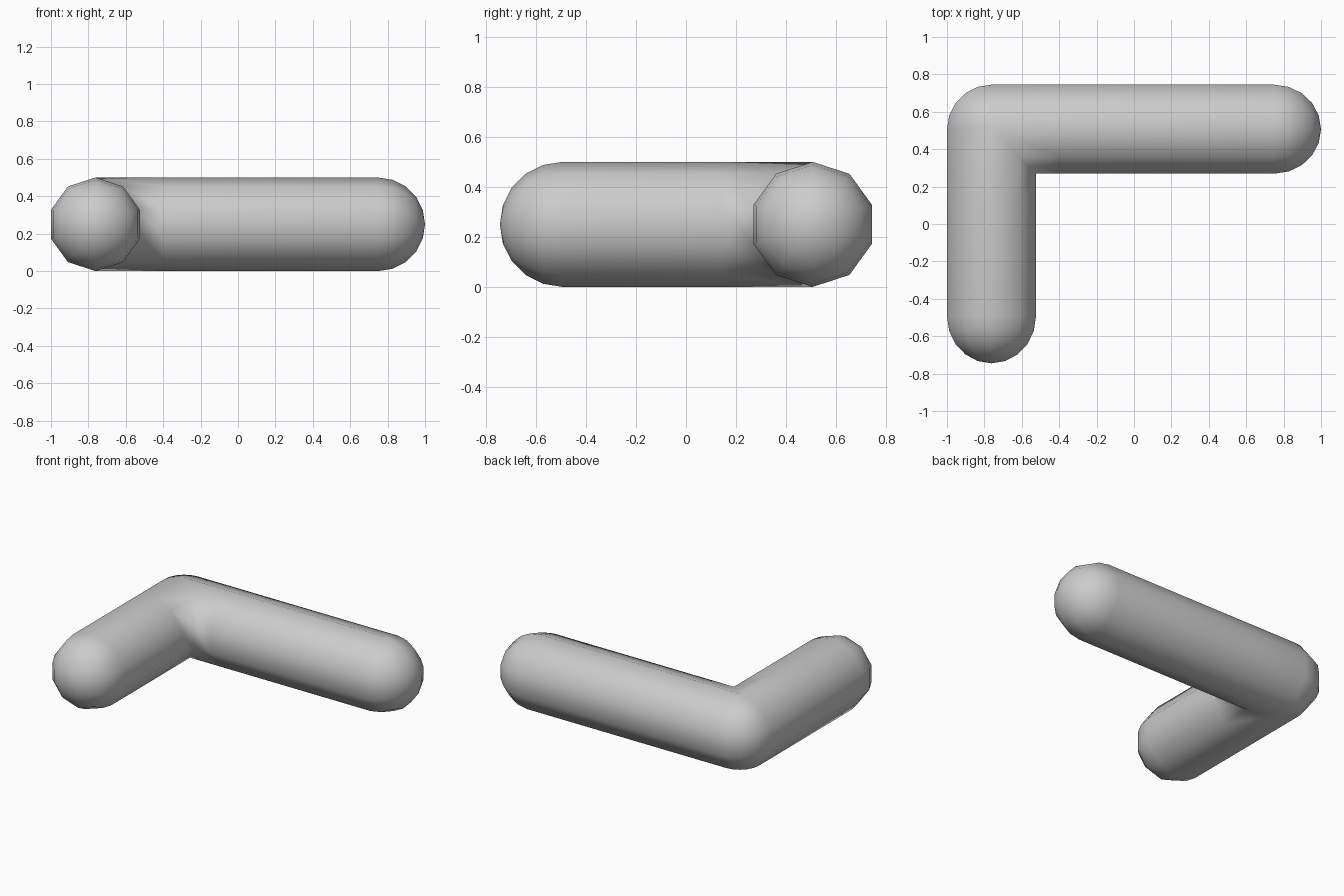
import bpy, bmesh
from math import sin, cos, pi
from mathutils import Vector

if "Cube" in bpy.data.objects:
    bpy.data.objects.remove(bpy.data.objects["Cube"])

R, SIDES, STEPS = 0.25, 10, 5
CX, CY = -0.762, 0.507          # bend centre
LEG_Y, ARM_X = -0.495, 0.75     # centres of the two round ends

# ten-sided profile: (d towards the inside of the bend, h upwards)
profile = [(R * sin(2 * pi * k / SIDES), R * cos(2 * pi * k / SIDES)) for k in range(SIDES)]


def leg_ring(y, s=1):
    return [Vector((CX + d * s, y, R + h * s)) for d, h in profile]


def arm_ring(x, s=1):
    return [Vector((x, CY - d * s, R + h * s)) for d, h in profile]


def bend_ring(a):
    # inner side is a mitre, outer side turns around the bend centre
    return [Vector((CX + d, CY - d, R + h)) if d > 1e-6 else
            Vector((CX + d * cos(a), CY - d * sin(a), R + h)) for d, h in profile]


angles = [i * pi / 2 / STEPS for i in range(STEPS + 1)]
rings = [leg_ring(LEG_Y - R * cos(a), sin(a)) for a in angles]      # leg end
rings.append(leg_ring(0.15))
rings += [bend_ring(a) for a in angles]                             # elbow
rings.append(arm_ring(-0.4))
rings += [arm_ring(ARM_X + R * sin(a), cos(a)) for a in angles]     # arm end

# skin the rings and weld the poles and the bend
bm = bmesh.new()
loops = [[bm.verts.new(p) for p in ring] for ring in rings]
for a, b in zip(loops, loops[1:]):
    for k in range(SIDES):
        n = (k + 1) % SIDES
        bm.faces.new((a[k], a[n], b[n], b[k]))
bmesh.ops.remove_doubles(bm, verts=bm.verts, dist=1e-4)
bmesh.ops.recalc_face_normals(bm, faces=bm.faces)
for f in bm.faces:
    f.smooth = True

mesh = bpy.data.meshes.new("elbow_pipe")
bm.to_mesh(mesh)
bm.free()
pipe = bpy.data.objects.new("elbow_pipe", mesh)
bpy.context.collection.objects.link(pipe)
